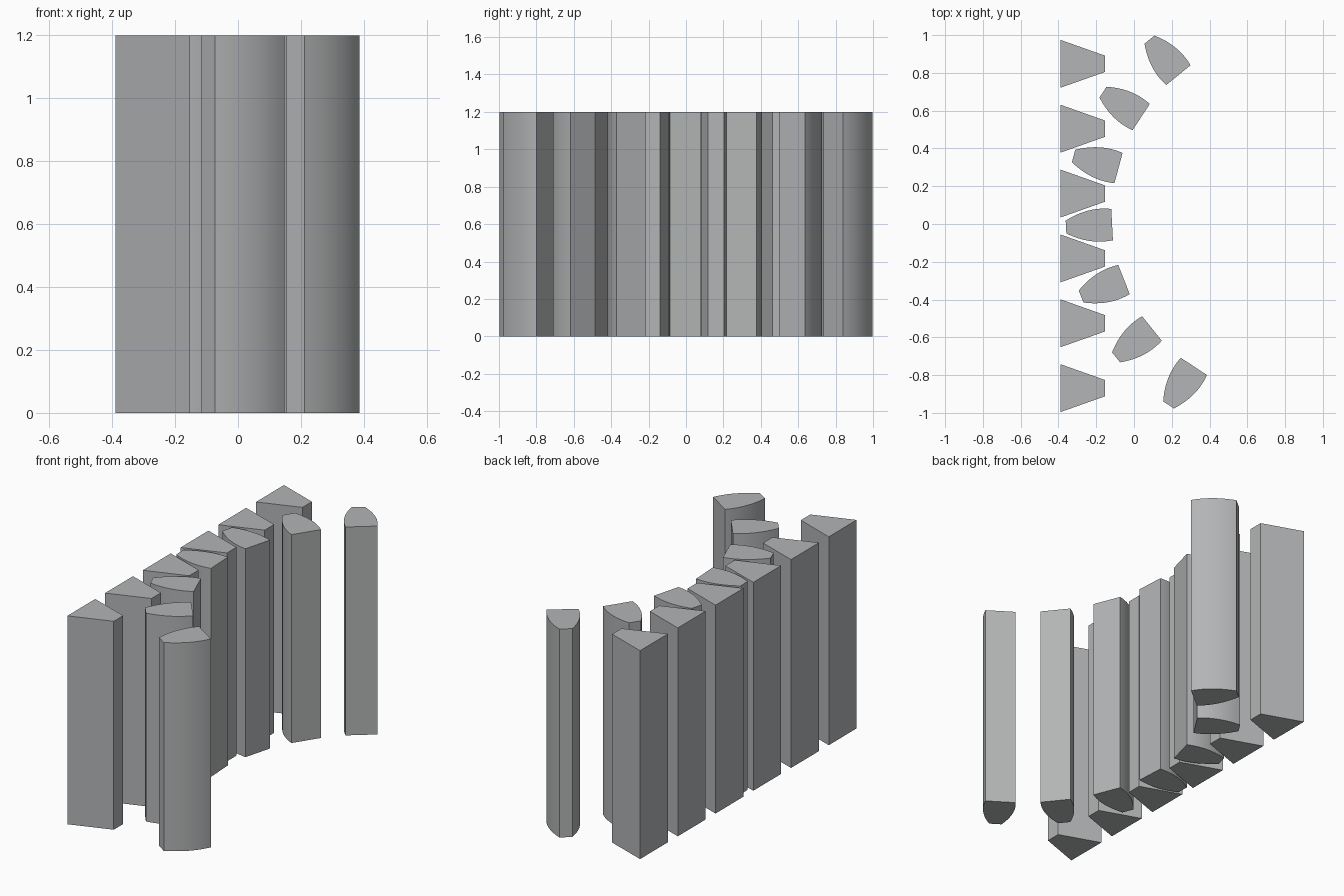
import bpy
import math
from mathutils import Vector

cube = bpy.data.objects.get("Cube")
if cube:
    bpy.data.objects.remove(cube, do_unlink=True)

HEIGHT = 1.2

grey = bpy.data.materials.new("stone grey")
grey.use_nodes = True
colour = (0.45, 0.46, 0.465, 1.0)
grey.diffuse_color = colour
grey.node_tree.nodes["Principled BSDF"].inputs["Base Color"].default_value = colour


def prism(name, outline):
    """Upright block with a counter-clockwise outline, standing on the floor."""
    n = len(outline)
    verts = [(x, y, z) for z in (0, HEIGHT) for x, y in outline]
    faces = [tuple(reversed(range(n))), tuple(range(n, 2 * n))]
    faces += [(i, (i + 1) % n, n + (i + 1) % n, n + i) for i in range(n)]
    mesh = bpy.data.meshes.new(name)
    mesh.from_pydata(verts, [], faces)
    mesh.materials.append(grey)
    obj = bpy.data.objects.new(name, mesh)
    bpy.context.collection.objects.link(obj)
    bpy.ops.object.select_all(action='DESELECT')
    obj.select_set(True)
    bpy.context.view_layer.objects.active = obj
    bpy.ops.object.shade_smooth_by_angle(angle=math.radians(25))
    return obj


def bulged_outline(narrow, wide, half_narrow=0.034, half_wide=0.083, bulge=0.022, steps=12):
    """Wedge between two end centres, with its long sides bowed outwards."""
    a, b = Vector(narrow), Vector(wide)
    axis = (b - a).normalized()
    side = Vector((-axis.y, axis.x))
    right, left = [], []
    for i in range(steps + 1):
        t = i / steps
        w = half_narrow + (half_wide - half_narrow) * t + 4 * bulge * t * (1 - t)
        p = a.lerp(b, t)
        right.append(p - side * w)
        left.append(p + side * w)
    return right + left[::-1]


# Straight row of tapered pillars
for i in range(6):
    y = 0.848 - 0.3434 * i
    prism(f"tapered_pillar_{i + 1}",
          [(-0.39, y - 0.127), (-0.153, y - 0.043), (-0.153, y + 0.043), (-0.39, y + 0.127)])

# Arc of bowed pillars: centre of the narrow end, centre of the wide end
bowed = [
    ((0.082, 0.976), (0.235, 0.788)),
    ((-0.164, 0.698), (0.038, 0.566)),
    ((-0.320, 0.360), (-0.082, 0.296)),
    ((-0.360, -0.016), (-0.116, -0.003)),
    ((-0.280, -0.384), (-0.053, -0.294)),
    ((-0.095, -0.706), (0.095, -0.553)),
    ((0.183, -0.958), (0.317, -0.754)),
]
for i, (narrow, wide) in enumerate(bowed):
    prism(f"bowed_pillar_{i + 1}", bulged_outline(narrow, wide))
